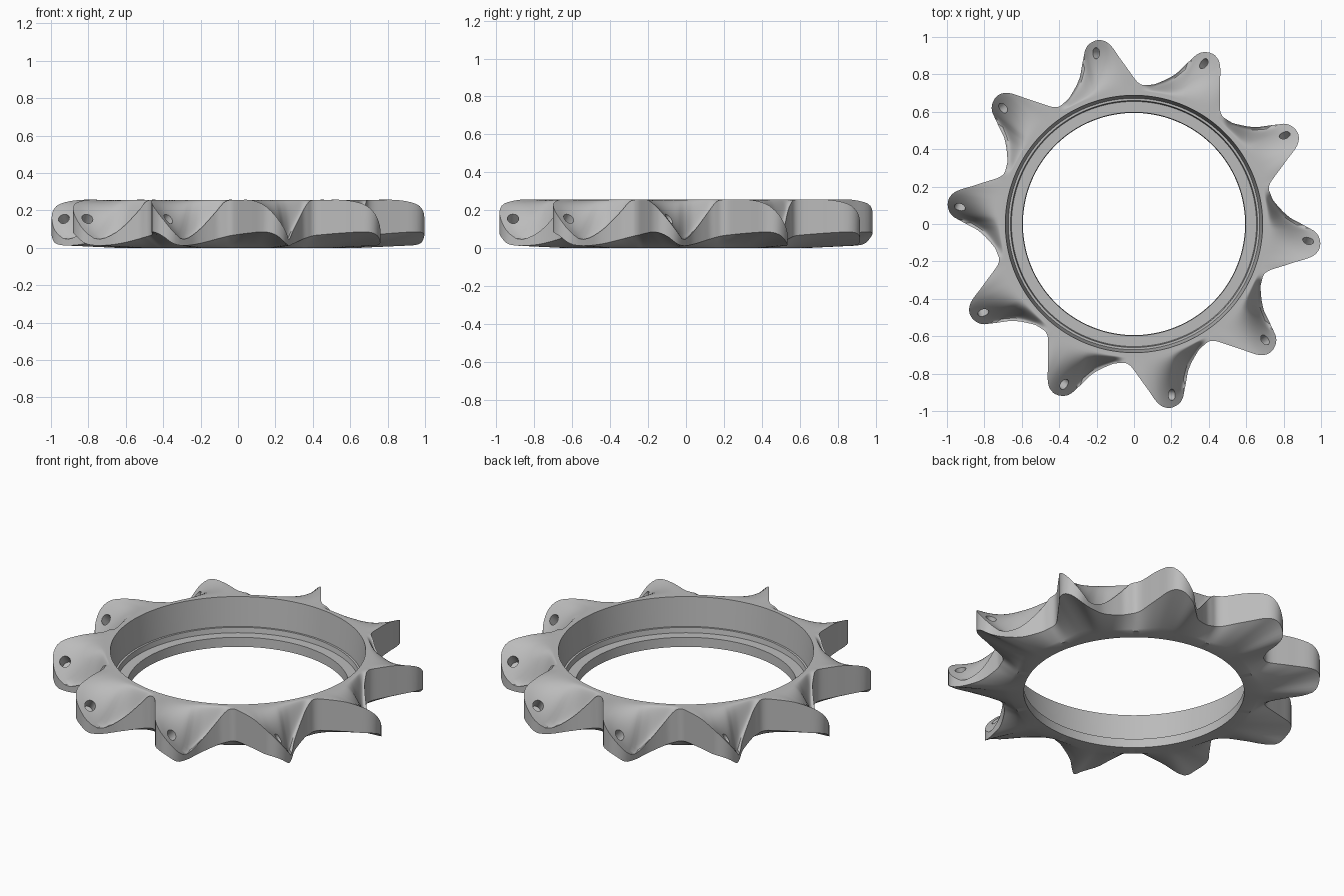
import bpy, bmesh, math
from mathutils import Vector, Matrix

if "Cube" in bpy.data.objects:
    bpy.data.objects.remove(bpy.data.objects["Cube"])

TEETH, STEPS = 10, 40
PITCH = 360 / TEETH
FIRST = -5.5          # direction of the first tooth, degrees
TOP = 0.255

# One tooth rim: angle, radius, top height, bottom height
RIM = [(-15.6, .746, .255, .065), (-13, .772, .255, .07), (-8, .88, .255, .08),
       (-4.9, .967, .235, .085), (-2.5, .998, .2, .08), (0, 1.0, .15, .06),
       (2.8, .975, .085, .022), (4.7, .92, .045, .012), (8.1, .83, .085, .02),
       (14.4, .76, .19, .045), (18, .747, .245, .058)]


def key(i):
    n = len(RIM)
    k = RIM[i % n]
    return (k[0] + PITCH * (i // n),) + k[1:]


def rim(angle):
    """Smooth periodic interpolation of the rim keys."""
    i = 0
    while key(i + 1)[0] <= angle:
        i += 1
    a, b, c, d = (key(j) for j in range(i - 1, i + 3))
    h = c[0] - b[0]
    t = (angle - b[0]) / h
    out = []
    for n in (1, 2, 3):
        mb = (c[n] - a[n]) / (c[0] - a[0]) * h
        mc = (d[n] - b[n]) / (d[0] - b[0]) * h
        out.append(b[n] * (1 + 2 * t) * (1 - t) ** 2 + mb * t * (1 - t) ** 2
                   + c[n] * t * t * (3 - 2 * t) + mc * t * t * (t - 1))
    return out


def smooth(t):
    t = min(max(t, 0), 1)
    return t * t * (3 - 2 * t)


def section(angle):
    """Closed radial cross-section (r, z) at one angle of the tooth."""
    r, hi, lo = rim(angle)
    pts = [(.594, 0), (.597, .055), (.655, .055), (.66, .085), (.672, .085), (.688, TOP)]
    n = 16
    for i in range(n + 1):                      # scooped upper face
        t = 1 - i / n
        pts.append((r - t * (r - .71), hi + (TOP - hi) * smooth((t - .12) / .83)))
    n = 8
    for i in range(n + 1):                      # sloping underside
        t = i / n
        pts.append((r - t * (r - .66), lo * (1 - t)))
    return pts


# Ring with teeth
bm = bmesh.new()
columns = []
for k in range(TEETH):
    for s in range(STEPS):
        local = RIM[0][0] + PITCH * s / STEPS
        a = math.radians(FIRST + PITCH * k + local)
        columns.append([bm.verts.new((r * math.cos(a), r * math.sin(a), z))
                        for r, z in section(local)])
for c, d in zip(columns, columns[1:] + columns[:1]):
    for i in range(len(c)):
        j = (i + 1) % len(c)
        bm.faces.new((c[i], d[i], d[j], c[j]))
bmesh.ops.recalc_face_normals(bm, faces=bm.faces)
mesh = bpy.data.meshes.new("toothed_ring")
bm.to_mesh(mesh)
bm.free()
ring = bpy.data.objects.new("toothed_ring", mesh)
bpy.context.collection.objects.link(ring)

steel = bpy.data.materials.new("grey_steel")
steel.use_nodes = True
colour = (.5, .5, .5, 1)
steel.diffuse_color = colour
steel.node_tree.nodes["Principled BSDF"].inputs["Base Color"].default_value = colour
mesh.materials.append(steel)

# Slanted blind bolt holes, one per tooth
bm = bmesh.new()
axis = Vector((.25, 1, 1.1)).normalized()
tilt = axis.to_track_quat('Z', 'Y').to_matrix().to_4x4()
for k in range(TEETH):
    spin = Matrix.Rotation(math.radians(FIRST + PITCH * k), 4, 'Z')
    bmesh.ops.create_cone(bm, cap_ends=True, segments=24, radius1=.03, radius2=.03, depth=.16,
                          matrix=spin @ Matrix.Translation((.935, 0, .155)) @ tilt)
cut_mesh = bpy.data.meshes.new("hole_cutter")
bm.to_mesh(cut_mesh)
bm.free()
cut_mesh.materials.append(steel)
cutter = bpy.data.objects.new("hole_cutter", cut_mesh)
bpy.context.collection.objects.link(cutter)
cutter.hide_render = True

mod = ring.modifiers.new("holes", 'BOOLEAN')
mod.operation = 'DIFFERENCE'
mod.solver = 'EXACT'
mod.object = cutter
bpy.context.view_layer.objects.active = ring
ring.select_set(True)
bpy.ops.object.modifier_apply(modifier=mod.name)
bpy.data.objects.remove(cutter)
bpy.ops.object.shade_smooth_by_angle(angle=math.radians(35))
